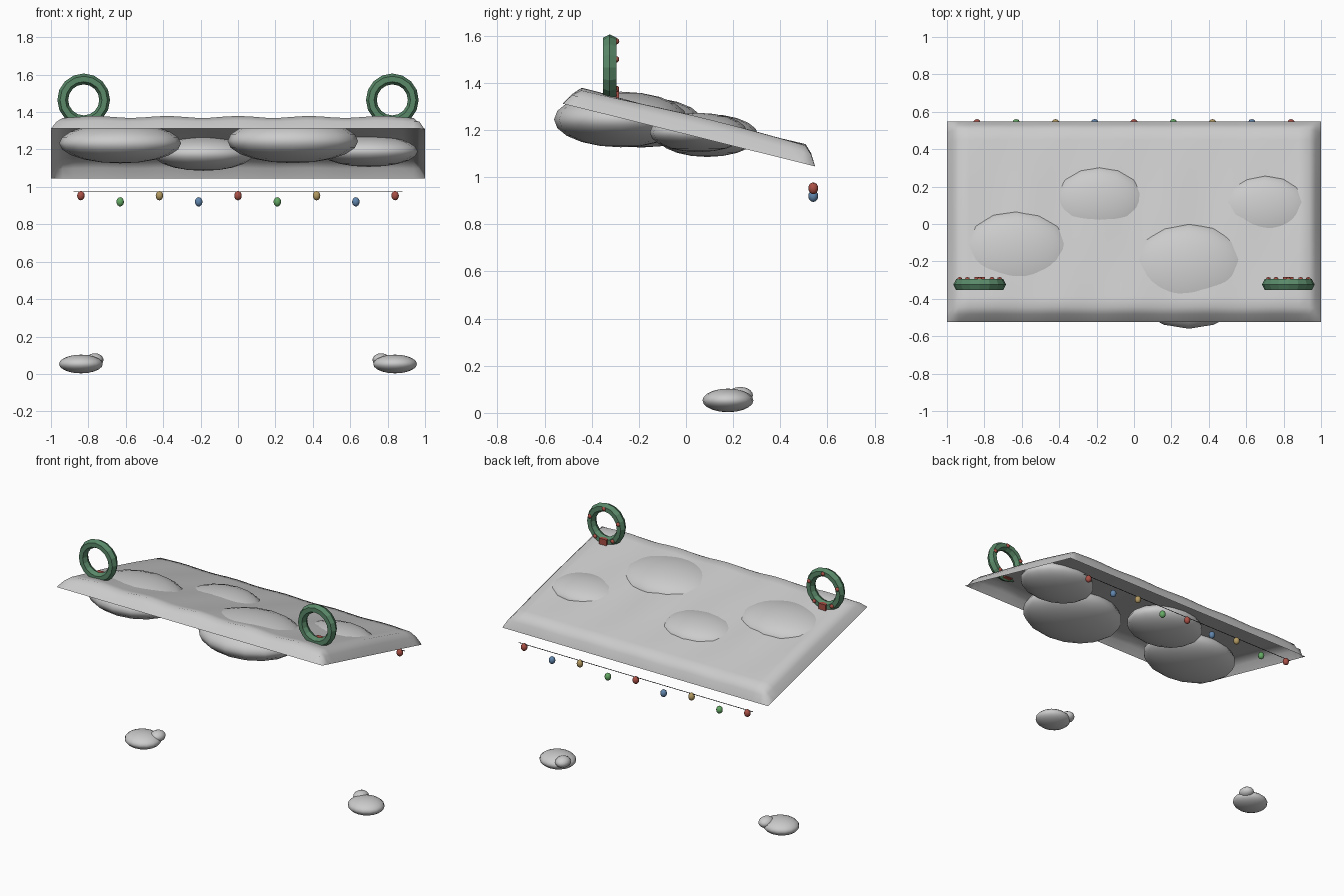
import bpy, bmesh, math

if "Cube" in bpy.data.objects:
    bpy.data.objects.remove(bpy.data.objects["Cube"])


def material(name, rgb):
    m = bpy.data.materials.new(name)
    m.diffuse_color = (*rgb, 1)
    m.use_nodes = True
    m.node_tree.nodes["Principled BSDF"].inputs["Base Color"].default_value = m.diffuse_color
    return m


GREEN = material("wreath_green", (0.10, 0.25, 0.14))
RED = material("red", (0.4, 0.08, 0.06))
BULBS = [RED, material("bulb_green", (0.13, 0.4, 0.13)),
         material("bulb_yellow", (0.45, 0.32, 0.12)),
         material("bulb_blue", (0.12, 0.24, 0.42))]
DARK = material("wire_dark", (0.03, 0.03, 0.03))


def finish(name, mat=None, angle=None):
    o = bpy.context.object
    o.name = name
    if mat:
        o.data.materials.append(mat)
    if angle:
        bpy.ops.object.shade_smooth_by_angle(angle=math.radians(angle))
    return o


def ellipsoid(name, loc, radii, mat=None, seg=16, rings=10):
    bpy.ops.mesh.primitive_uv_sphere_add(segments=seg, ring_count=rings, radius=1, location=loc)
    bpy.context.object.scale = radii
    return finish(name, mat, 60)


# Sloping snow sheet: a hollow open shell with turned-down edges and a gently wavy top
TILT = math.atan2(0.266, 1.071)
LENGTH = 1.071 / math.cos(TILT)
EDGE = [(0, 0.0), (0.03, 0.048), (0.062, 0.079), (0.12, 0.080)]


def stations(length, n):
    inset = [d for d, _ in EDGE]
    a, b = inset[-1], length - inset[-1]
    middle = [a + (b - a) * i / n for i in range(1, n)]
    return inset + middle + [length - d for d in reversed(inset)]


def edge_height(d):
    for (d0, h0), (d1, h1) in zip(EDGE, EDGE[1:]):
        if d <= d1:
            return h0 + (h1 - h0) * (d - d0) / (d1 - d0)
    return EDGE[-1][1]


def place(u, v, h):
    c, s = math.cos(TILT), math.sin(TILT)
    return (u - 1, -0.523 + v * c + h * s, 1.312 - v * s + h * c)


us, vs = stations(2.0, 24), stations(LENGTH, 12)
bm = bmesh.new()
grid = []
for v in vs:
    row = []
    for u in us:
        d = max(0, min(u, 2 - u, v, LENGTH - v))
        wave = 0.006 * math.cos((u - 1) * 16.5) * math.cos(v * 5) * min(1, d / 0.06)
        row.append(bm.verts.new(place(u, v, edge_height(d) + wave)))
    grid.append(row)
for j in range(len(vs) - 1):
    for i in range(len(us) - 1):
        bm.faces.new((grid[j][i], grid[j][i + 1], grid[j + 1][i + 1], grid[j + 1][i]))
mesh = bpy.data.meshes.new("snow_sheet")
bm.to_mesh(mesh)
bm.free()
sheet = bpy.data.objects.new("snow_sheet", mesh)
bpy.context.collection.objects.link(sheet)
bpy.context.view_layer.objects.active = sheet
sheet.select_set(True)
finish("snow_sheet", None, 60)

# Snow mounds sunk through the sheet
for loc, radii in [((-0.63, -0.19, 1.233), (0.326, 0.262, 0.107)),
                   ((-0.185, 0.09, 1.177), (0.268, 0.217, 0.091)),
                   ((0.293, -0.277, 1.245), (0.349, 0.283, 0.118)),
                   ((0.7, 0.053, 1.19), (0.261, 0.207, 0.083))]:
    ellipsoid("snow_mound", loc, radii)

for s in (-1, 1):
    # Small snow piles on the ground
    ellipsoid("ground_snow_large", (0.84 * s, 0.178, 0.053), (0.117, 0.108, 0.05))
    ellipsoid("ground_snow_small", (0.765 * s, 0.23, 0.075), (0.046, 0.054, 0.035))

    # Wreath with berries and a bow on its rear side
    cx, cy, cz, R = 0.825 * s, -0.324, 1.465, 0.112
    bpy.ops.mesh.primitive_torus_add(location=(cx, cy, cz), rotation=(math.pi / 2, 0, 0),
                                     major_segments=16, minor_segments=6,
                                     major_radius=R, minor_radius=0.029)
    bpy.context.object.scale.z = 1.15
    finish("wreath", GREEN)
    for k in range(5):
        a = math.radians(90 + 72 * k)
        ellipsoid("berry", (cx + R * math.cos(a), cy + 0.027, cz + R * math.sin(a)),
                  (0.014,) * 3, RED, 8, 6)
    bpy.ops.mesh.primitive_cube_add(size=1, location=(cx, cy + 0.026, cz - R + 0.001))
    bpy.context.object.scale = (0.055, 0.028, 0.045)
    finish("bow", RED)

# Light string along the low edge
bpy.ops.mesh.primitive_cylinder_add(vertices=6, radius=0.002, depth=1.76,
                                    location=(0, 0.54, 0.973), rotation=(0, math.pi / 2, 0))
finish("light_wire", DARK)
for i in range(9):
    ellipsoid("bulb", (-0.84 + 0.21 * i, 0.54, 0.92 if i % 2 else 0.953),
              (0.021, 0.021, 0.025), BULBS[i % 4], 10, 8)
